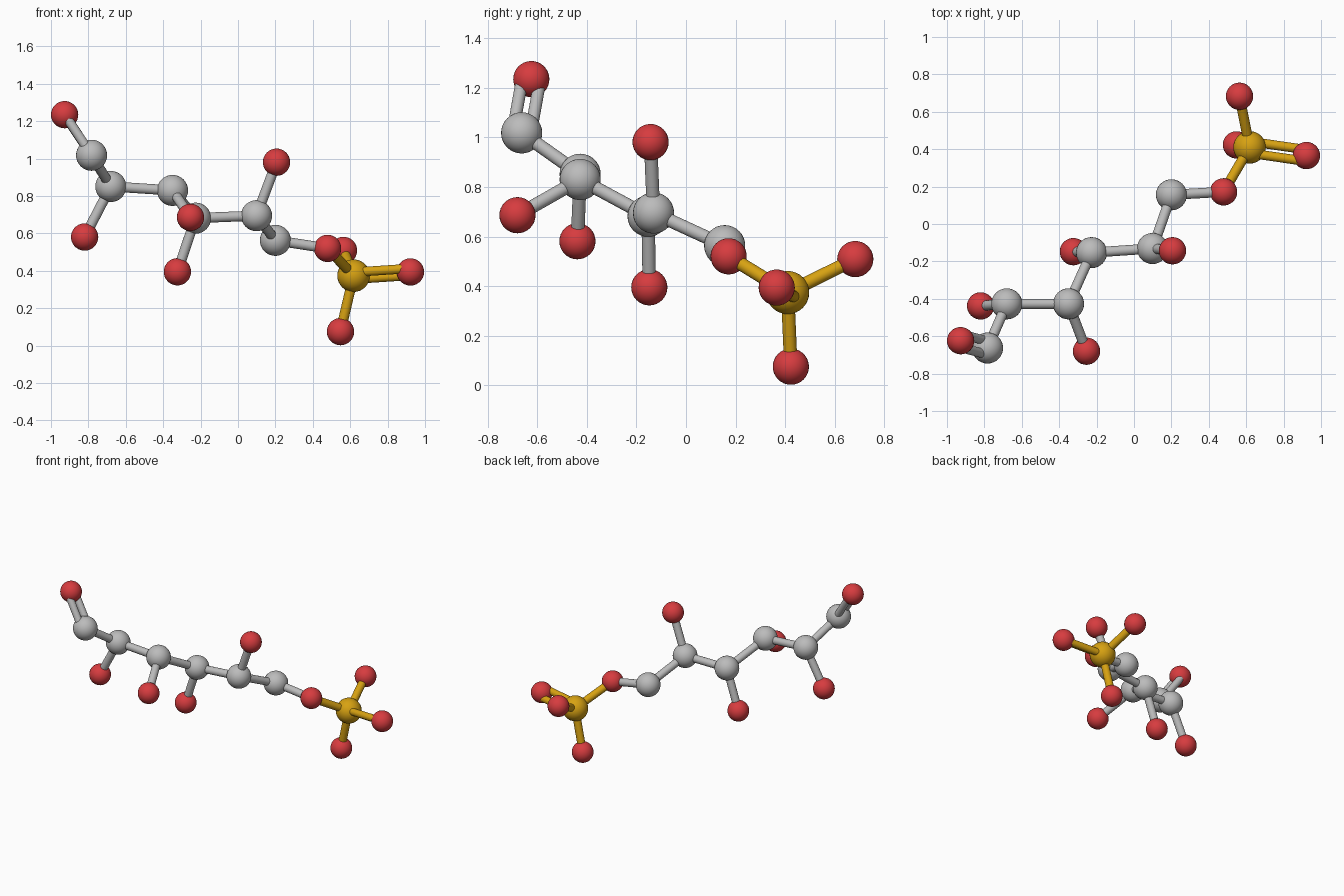
import bpy
from mathutils import Vector

if "Cube" in bpy.data.objects:
    bpy.data.objects.remove(bpy.data.objects["Cube"])


def material(name, rgb):
    m = bpy.data.materials.new(name)
    m.diffuse_color = (*rgb, 1)
    m.use_nodes = True
    m.node_tree.nodes["Principled BSDF"].inputs["Base Color"].default_value = m.diffuse_color
    return m


GREY = material("grey", (0.50, 0.50, 0.50))
RED = material("red", (0.68, 0.045, 0.05))
GOLD = material("gold", (0.68, 0.36, 0.006))

# element: ball radius, material
KIND = {"carbon": (0.083, GREY), "oxygen": (0.073, RED), "phosphorus": (0.087, GOLD)}

# ball name: element, centre
ATOMS = {
    "aldehyde_oxygen": ("oxygen", (-0.927, -0.624, 1.235)),
    "carbon_1": ("carbon", (-0.783, -0.663, 1.018)),
    "carbon_2": ("carbon", (-0.680, -0.427, 0.851)),
    "carbon_3": ("carbon", (-0.350, -0.427, 0.830)),
    "carbon_4": ("carbon", (-0.227, -0.153, 0.682)),
    "carbon_5": ("carbon", (0.099, -0.131, 0.695)),
    "carbon_6": ("carbon", (0.200, 0.156, 0.563)),
    "oxygen_2": ("oxygen", (-0.820, -0.438, 0.581)),
    "oxygen_3": ("oxygen", (-0.254, -0.680, 0.686)),
    "oxygen_4": ("oxygen", (-0.324, -0.148, 0.395)),
    "oxygen_5": ("oxygen", (0.206, -0.143, 0.981)),
    "bridge_oxygen": ("oxygen", (0.479, 0.172, 0.520)),
    "phosphorus": ("phosphorus", (0.618, 0.410, 0.374)),
    "double_oxygen": ("oxygen", (0.922, 0.366, 0.394)),
    "back_oxygen": ("oxygen", (0.564, 0.683, 0.509)),
    "low_oxygen": ("oxygen", (0.548, 0.423, 0.075)),
}
POS = {name: Vector(a[1]) for name, a in ATOMS.items()}


def finish(obj, name, mat):
    obj.name = name
    obj.data.materials.append(mat)
    bpy.ops.object.shade_smooth_by_angle()


def rod(a, b, name, mat, radius=0.027):
    d = b - a
    bpy.ops.mesh.primitive_cylinder_add(
        vertices=24, radius=radius, depth=d.length, location=(a + b) / 2,
        rotation=d.to_track_quat('Z', 'Y').to_euler())
    finish(bpy.context.object, name, mat)


# Balls
for name, (kind, centre) in ATOMS.items():
    radius, mat = KIND[kind]
    bpy.ops.mesh.primitive_uv_sphere_add(segments=32, ring_count=16,
                                         radius=radius, location=centre)
    finish(bpy.context.object, name + "_ball", mat)

# Single rods, coloured after the first ball
SINGLE = [(f"carbon_{i}", f"carbon_{i + 1}") for i in range(1, 6)]
SINGLE += [(f"carbon_{i}", f"oxygen_{i}") for i in range(2, 6)]
SINGLE += [("carbon_6", "bridge_oxygen")]
SINGLE += [("phosphorus", o) for o in ("bridge_oxygen", "back_oxygen", "low_oxygen")]
for a, b in SINGLE:
    rod(POS[a], POS[b], f"rod_{a}_to_{b}", KIND[ATOMS[a][0]][1])

# Double rods, spread in the plane of a neighbouring ball
for a, b, neighbour in (("carbon_1", "aldehyde_oxygen", "carbon_2"),
                        ("phosphorus", "double_oxygen", "bridge_oxygen")):
    d = (POS[b] - POS[a]).normalized()
    side = POS[neighbour] - POS[a]
    side = (side - d * side.dot(d)).normalized() * 0.036
    for label, s in (("first", side), ("second", -side)):
        rod(POS[a] + s, POS[b] + s, f"double_rod_{a}_{label}",
            KIND[ATOMS[a][0]][1], 0.025)
